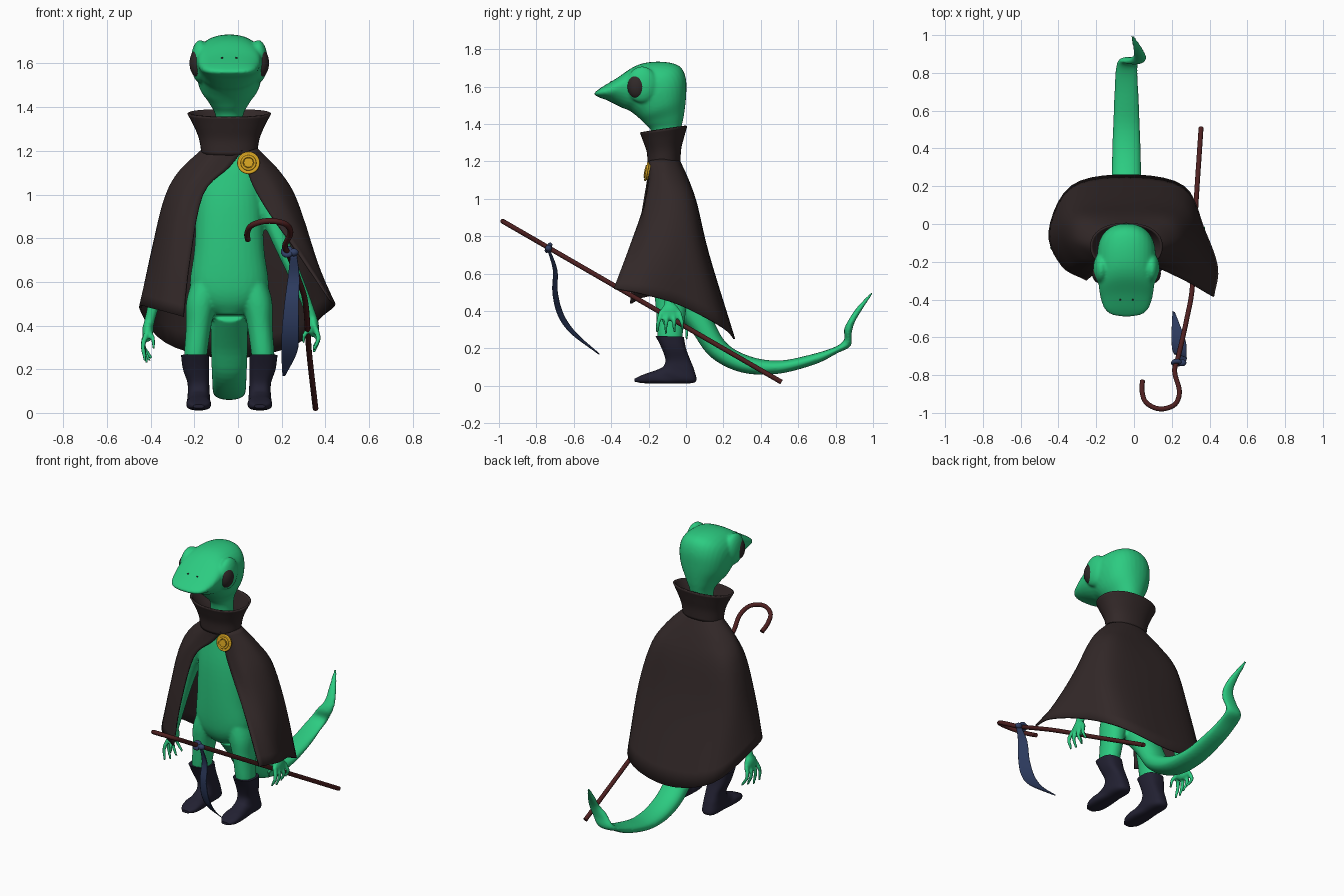
import bpy, math
from mathutils import Vector

if "Cube" in bpy.data.objects:
    bpy.data.objects.remove(bpy.data.objects["Cube"])

XC = -0.04  # body axis


def mat(name, r, g, b):
    m = bpy.data.materials.new(name)
    m.diffuse_color = (r, g, b, 1)
    m.use_nodes = True
    m.node_tree.nodes["Principled BSDF"].inputs["Base Color"].default_value = m.diffuse_color
    return m


GREEN = mat("skin_green", .025, .60, .22)
BROWN = mat("cape_brown", .032, .021, .021)
BOOT = mat("boot_leather", .016, .015, .032)
WOOD = mat("red_wood", .075, .014, .014)
GOLD = mat("gold", .66, .36, .015)
BLUE = mat("ribbon_blue", .03, .05, .13)
DARK = mat("eye_dark", .03, .022, .022)


def spline(pts, n=5):
    """Catmull-Rom through tuples of any length."""
    p = [Vector(q) for q in pts]
    p = [p[0] * 2 - p[1]] + p + [p[-1] * 2 - p[-2]]
    out = []
    for i in range(1, len(p) - 2):
        a, b, c, d = p[i - 1:i + 3]
        for k in range(n):
            t = k / n
            out.append(.5 * (2 * b + (c - a) * t + (2 * a - 5 * b + 4 * c - d) * t * t
                             + (3 * b - a - 3 * c + d) * t ** 3))
    return out + [p[-2]]


def finish(ob, m):
    ob.data.materials.clear()
    ob.data.materials.append(m)
    bpy.ops.object.select_all(action='DESELECT')
    ob.select_set(True)
    bpy.context.view_layer.objects.active = ob
    bpy.ops.object.shade_smooth_by_angle(angle=math.radians(50))
    return ob


def mesh(name, verts, faces, m):
    me = bpy.data.meshes.new(name)
    me.from_pydata([tuple(v) for v in verts], [], faces)
    ob = bpy.data.objects.new(name, me)
    bpy.context.collection.objects.link(ob)
    return finish(ob, m)


def loft(name, rings, m, e=2.2, n=32, caps=True, side=0):
    """Rings: back/top point y,z, front/bottom point y,z, half width, x offset."""
    verts, faces = [], []
    rows = spline([tuple(r) + (0,) * (6 - len(r)) for r in rings])
    for r in rows:
        for k in range(n):
            a = 2 * math.pi * k / n
            c, s = (math.copysign(abs(f(a)) ** (2 / e), f(a)) for f in (math.cos, math.sin))
            off = r[5] * side if side else r[5]
            verts.append((XC + off + max(r[4], .002) * c,
                          (r[0] + r[2]) / 2 + (r[0] - r[2]) / 2 * s,
                          (r[1] + r[3]) / 2 + (r[1] - r[3]) / 2 * s))
    for i in range(len(rows) - 1):
        for k in range(n):
            j = (k + 1) % n
            faces.append((i * n + k, i * n + j, i * n + n + j, i * n + n + k))
    if caps:
        faces += [tuple(range(n))[::-1], tuple(range(len(verts) - n, len(verts)))]
    return mesh(name, verts, faces, m)


def tube(name, pts, m, n=5):
    """Points: x, y, z, radius."""
    cu = bpy.data.curves.new(name, 'CURVE')
    cu.dimensions, cu.bevel_depth, cu.bevel_resolution, cu.use_fill_caps = '3D', 1, 4, True
    rows = spline(pts, n)
    sp = cu.splines.new('POLY')
    sp.points.add(len(rows) - 1)
    for q, r in zip(sp.points, rows):
        q.co, q.radius = (r[0], r[1], r[2], 1), r[3]
    ob = bpy.data.objects.new(name, cu)
    bpy.context.collection.objects.link(ob)
    bpy.ops.object.select_all(action='DESELECT')
    ob.select_set(True)
    bpy.context.view_layer.objects.active = ob
    bpy.ops.object.convert(target='MESH')
    return finish(bpy.context.object, m)


def ball(name, loc, scale, m):
    bpy.ops.mesh.primitive_uv_sphere_add(segments=32, ring_count=16, location=loc)
    bpy.context.object.name, bpy.context.object.scale = name, scale
    return finish(bpy.context.object, m)


def sheet(name, cols, m, thick):
    """Smooth surface through columns of points."""
    cols = [spline(c) for c in cols]
    grid = list(zip(*[spline([c[i] for c in cols]) for i in range(len(cols[0]))]))
    h = len(grid[0])
    faces = [(i * h + j, i * h + j + 1, i * h + h + j + 1, i * h + h + j)
             for i in range(len(grid) - 1) for j in range(h - 1)]
    ob = mesh(name, [v for c in grid for v in c], faces, m)
    thicken(ob, thick)
    return ob


def thicken(ob, t):
    mod = ob.modifiers.new("thickness", 'SOLIDIFY')
    mod.thickness, mod.offset = t, 0


# Torso, neck and head in one bent loft
skin = [loft("body", [
    (.0, .45, -.13, .45, .07), (.03, .51, -.17, .51, .15), (.03, .59, -.19, .59, .18),
    (0, .75, -.2, .75, .16), (-.01, .95, -.2, .95, .15), (-.03, 1.1, -.185, 1.1, .135),
    (-.04, 1.22, -.165, 1.22, .08), (-.03, 1.35, -.18, 1.35, .062),
    (-.012, 1.44, -.22, 1.40, .092), (0, 1.54, -.25, 1.43, .132), (0, 1.64, -.28, 1.455, .15),
    (-.03, 1.705, -.31, 1.475, .155), (-.1, 1.73, -.34, 1.485, .155),
    (-.2, 1.73, -.37, 1.50, .15), (-.28, 1.705, -.40, 1.515, .145),
    (-.37, 1.645, -.43, 1.53, .135), (-.445, 1.60, -.465, 1.542, .112),
    (-.48, 1.575, -.483, 1.552, .075), (-.49, 1.565, -.49, 1.558, .03)], GREEN)]

# Tail sweeping back with a curled tip
skin.append(loft("tail", [
    (.04, .55, -.08, .42, .085), (.14, .36, .03, .29, .085), (.22, .225, .13, .155, .08),
    (.35, .155, .29, .073, .077), (.5, .135, .485, .063, .072), (.66, .165, .69, .115, .065),
    (.79, .205, .81, .175, .06), (.845, .245, .88, .212, .055, .01),
    (.845, .30, .885, .275, .05, .045), (.868, .35, .9, .335, .035, .07),
    (.915, .42, .94, .405, .024, .06), (.995, .505, 1.0, .495, .009, .03)], GREEN))

# Legs and boots
for s, side in ((-1, "left"), (1, "right")):
    skin.append(loft("leg_" + side, [
        (.02, .66, -.16, .66, .06, .09), (.01, .52, -.17, .52, .07, .125),
        (0, .4, -.16, .4, .058, .14), (-.02, .25, -.15, .25, .052, .155),
        (-.01, .2, -.12, .2, .045, .15)], GREEN, side=s))
    loft("boot_" + side, [
        (-.012, .262, -.163, .267, .064, .157), (.0, .2, -.13, .2, .06, .152),
        (.022, .14, -.11, .14, .05, .142), (.045, .08, -.12, .105, .05, .14),
        (.05, .02, -.145, .09, .053, .14), (-.05, .012, -.17, .08, .05, .14),
        (-.15, .012, -.2, .07, .056, .14), (-.23, .014, -.24, .055, .05, .14),
        (-.275, .022, -.275, .038, .025, .14)], BOOT, e=2.8, side=s)

# Arms and hands
skin += [
    tube("arm_left", [(-.14, -.11, 1.08, .05), (-.24, -.09, .92, .045), (-.32, -.07, .72, .036),
                      (-.39, -.06, .48, .026), (-.41, -.06, .40, .024)], GREEN),
    tube("arm_right", [(.06, -.11, 1.08, .05), (.14, -.11, .92, .045), (.21, -.12, .75, .036),
                       (.30, -.1, .54, .026), (.34, -.09, .43, .024)], GREEN),
    ball("palm_left", (-.413, -.06, .375), (.026, .05, .05), GREEN),
    ball("palm_right", (.345, -.085, .395), (.026, .05, .05), GREEN)]
for i in range(4):
    d = (i - 1.5) * .03
    skin.append(tube("finger_left", [
        (-.415, -.06 + d, .37, .014), (-.435, -.06 + d * 1.4, .31, .012),
        (-.425 + .01 * i, -.065 + d * 1.5, .225 + .012 * abs(i - 1), .008)], GREEN))
    skin.append(tube("finger_right", [
        (.35, -.085 + d, .40, .014), (.368, -.085 + d * 1.4, .34, .012),
        (.345, -.085 + d * 1.5, .275 + .012 * abs(i - 1), .008)], GREEN))
skin.append(tube("thumb_left", [(-.41, -.08, .38, .014), (-.39, -.12, .34, .011), (-.385, -.13, .29, .008)], GREEN))
skin.append(tube("thumb_right", [(.34, -.1, .39, .014), (.305, -.12, .36, .011), (.30, -.11, .32, .008)], GREEN))

# Eyes with lids, nostrils
for s in (-1, 1):
    skin.append(ball("eyelid", (XC + s * .133, -.235, 1.61), (.043, .082, .098), GREEN))
    ball("eye", (XC + s * .14, -.262, 1.602), (.042, .052, .068), DARK)
    ball("nostril", (XC + s * .033, -.40, 1.625), (.005, .005, .005), DARK)

# Merge all skin parts into one surface
bpy.ops.object.select_all(action='DESELECT')
for ob in skin:
    ob.select_set(True)
bpy.context.view_layer.objects.active = skin[0]
bpy.ops.object.join()
body = skin[0]
rm = body.modifiers.new("merge", 'REMESH')
rm.mode, rm.voxel_size, rm.use_smooth_shade = 'VOXEL', .008, True
sm = body.modifiers.new("soften", 'SMOOTH')
sm.factor, sm.iterations = .5, 5

# Cape: columns from neck to hem, left front edge round the back to right front edge
sheet("cape", [
    [(.02, -.195, 1.2), (-.04, -.2, 1.125), (-.16, -.22, 1.0), (-.22, -.27, .7), (-.25, -.295, .44)],
    [(-.09, -.185, 1.205), (-.17, -.19, 1.12), (-.27, -.2, .98), (-.33, -.22, .72), (-.38, -.22, .475)],
    [(-.155, -.115, 1.21), (-.27, -.1, 1.1), (-.335, -.08, .975), (-.39, -.05, .75), (-.448, -.04, .48)],
    [(-.12, -.06, 1.21), (-.21, -.01, 1.1), (-.28, .035, .975), (-.32, .09, .7), (-.33, .2, .32)],
    [(-.04, -.04, 1.21), (-.04, .01, 1.1), (-.04, .055, .97), (-.04, .12, .7), (-.04, .258, .25)],
    [(.04, -.06, 1.21), (.13, -.01, 1.1), (.2, .035, .975), (.25, .09, .7), (.26, .2, .31)],
    [(.085, -.115, 1.21), (.19, -.1, 1.1), (.265, -.08, .975), (.33, -.05, .75), (.37, -.03, .43)],
    [(.07, -.175, 1.205), (.13, -.18, 1.11), (.21, -.2, .97), (.33, -.2, .75), (.44, -.23, .49)],
    [(.05, -.195, 1.2), (.05, -.2, 1.09), (.12, -.225, .95), (.27, -.3, .74), (.42, -.385, .52)],
], BROWN, .01)

# Flared collar
thicken(loft("collar", [
    (-.035, 1.2, -.2, 1.18, .122), (-.03, 1.27, -.205, 1.25, .135), (-.015, 1.33, -.225, 1.31, .16),
    (.002, 1.39, -.242, 1.355, .188)], BROWN, caps=False), .01)

# Round clasp
for name, r, depth, y in (("clasp_disc", .045, .02, -.205), ("clasp_boss", .022, .02, -.213)):
    bpy.ops.mesh.primitive_cylinder_add(vertices=32, radius=r, depth=depth, location=(.048, y, 1.145),
                                        rotation=(math.radians(80), 0, 0))
    bpy.context.object.name = name
    finish(bpy.context.object, GOLD)
for name, r, y in (("clasp_rim", .046, -.21), ("clasp_ring", .03, -.215)):
    bpy.ops.mesh.primitive_torus_add(major_radius=r, minor_radius=.006, location=(.048, y, 1.145),
                                     rotation=(math.radians(80), 0, 0))
    bpy.context.object.name = name
    finish(bpy.context.object, GOLD)

# Hooked staff, lying in one sloping plane
path = [(.355, .51), (.325, .05), (.31, -.32), (.28, -.5), (.235, -.7), (.215, -.78), (.24, -.88),
        (.225, -.945), (.175, -.975), (.115, -.975), (.06, -.94), (.042, -.88), (.045, -.83)]
tube("staff", [(x, y, .02 + .577 * (.51 - y), .013) for x, y in path], WOOD, 6)

# Ribbon tied round the staff: centre and half width
ribbon = [(.255, -.735, .73, .014), (.255, -.70, .62, .026), (.245, -.70, .5, .032),
          (.24, -.67, .38, .038), (.235, -.6, .28, .036), (.21, -.465, .17, .006)]
sheet("ribbon", [[(x + k * w, y - k * w * .4, z) for x, y, z, w in ribbon] for k in (-1, 0, 1)], BLUE, .004)
bpy.ops.mesh.primitive_torus_add(major_radius=.018, minor_radius=.012, location=(.226, -.735, .738),
                                 rotation=(math.radians(60), 0, 0))
bpy.context.object.name = "ribbon_knot"
finish(bpy.context.object, BLUE)
ball("ribbon_bow", (.255, -.735, .735), (.022, .018, .018), BLUE)
